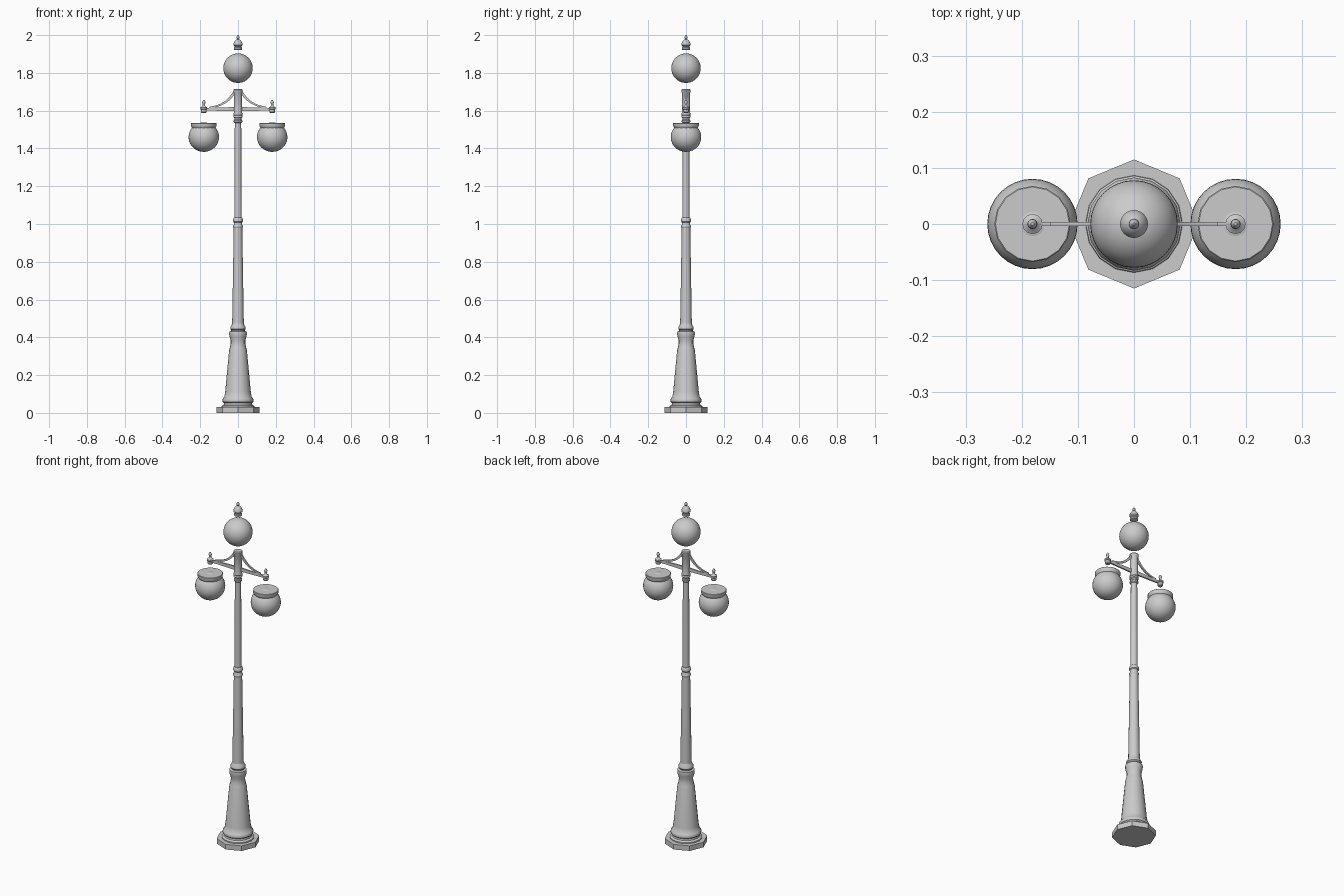
import bpy, bmesh, math
from mathutils import Vector

if "Cube" in bpy.data.objects:
    bpy.data.objects.remove(bpy.data.objects["Cube"])


def finish(name, bm, smooth=True, angle=35):
    bmesh.ops.recalc_face_normals(bm, faces=bm.faces)
    me = bpy.data.meshes.new(name)
    bm.to_mesh(me)
    bm.free()
    ob = bpy.data.objects.new(name, me)
    bpy.context.collection.objects.link(ob)
    if smooth:
        bpy.ops.object.select_all(action='DESELECT')
        ob.select_set(True)
        bpy.context.view_layer.objects.active = ob
        bpy.ops.object.shade_smooth_by_angle(angle=math.radians(angle))
    return ob


def lathe(name, profile, sides=16, x=0, smooth=True, phase=0.0):
    """Closed turned solid from (radius, height) pairs."""
    bm = bmesh.new()
    rings = []
    for r, z in profile:
        rings.append([bm.verts.new((x + r * math.cos(phase + 2 * math.pi * i / sides),
                                    r * math.sin(phase + 2 * math.pi * i / sides), z))
                      for i in range(sides)])
    for a, b in zip(rings, rings[1:]):
        for i in range(sides):
            j = (i + 1) % sides
            bm.faces.new((a[i], a[j], b[j], b[i]))
    bm.faces.new(rings[0])
    bm.faces.new(rings[-1])
    return finish(name, bm, smooth)


def globe(name, x, z, r):
    bpy.ops.mesh.primitive_uv_sphere_add(segments=32, ring_count=20, radius=r, location=(x, 0, z))
    ob = bpy.context.object
    ob.name = name
    bpy.ops.object.shade_smooth()
    return ob


def bar(name, path, half_width, half_heights):
    """Rectangular bar swept along an (x, z) path."""
    bm = bmesh.new()
    rings = []
    for i, (p, h) in enumerate(zip(path, half_heights)):
        a, b = Vector(path[max(i - 1, 0)]), Vector(path[min(i + 1, len(path) - 1)])
        t = (b - a).normalized()
        nx, nz = -t.y * h, t.x * h
        rings.append([bm.verts.new((p[0] + s * nx, y, p[1] + s * nz))
                      for s, y in ((-1, -half_width), (-1, half_width), (1, half_width), (1, -half_width))])
    for a, b in zip(rings, rings[1:]):
        for i in range(4):
            j = (i + 1) % 4
            bm.faces.new((a[i], a[j], b[j], b[i]))
    bm.faces.new(rings[0])
    bm.faces.new(rings[-1])
    return finish(name, bm)


# Octagonal foot plate
lathe("foot_plate", [(0.115, 0), (0.115, 0.03)], 8, smooth=False)

# Tapered pedestal with base moulding and collar
lathe("pedestal", [(0.087, 0.028), (0.086, 0.036), (0.076, 0.043), (0.074, 0.052),
                   (0.081, 0.058), (0.083, 0.067), (0.079, 0.077), (0.073, 0.083),
                   (0.068, 0.11), (0.047, 0.333), (0.044, 0.342), (0.039, 0.365),
                   (0.039, 0.385), (0.045, 0.405), (0.047, 0.418), (0.046, 0.43),
                   (0.036, 0.434), (0.036, 0.439), (0.041, 0.445), (0.041, 0.452),
                   (0.035, 0.462), (0.031, 0.472)], 16)

# Lower and upper shafts with turned rings
lathe("lower_shaft", [(0.031, 0.465), (0.0225, 0.985)], 16)
lathe("middle_rings", [(0.0225, 0.978), (0.026, 0.984), (0.026, 0.990), (0.022, 0.996),
                       (0.022, 1.008), (0.026, 1.013), (0.026, 1.022), (0.024, 1.03),
                       (0.020, 1.034)], 16)
lathe("upper_shaft", [(0.0195, 1.03), (0.017, 1.55)], 16)
lathe("neck_rings", [(0.018, 1.535), (0.023, 1.54), (0.023, 1.548), (0.019, 1.553),
                     (0.019, 1.56), (0.025, 1.565), (0.025, 1.572), (0.021, 1.578)], 16)

# Hub carrying the arms
lathe("arm_hub", [(0.021, 1.572), (0.024, 1.578), (0.022, 1.59), (0.022, 1.695),
                  (0.025, 1.70), (0.025, 1.71), (0.021, 1.715)], 16)

# Top lamp and its finial
globe("top_globe", 0, 1.825, 0.078)
lathe("top_finial", [(0.016, 1.92), (0.022, 1.923), (0.022, 1.931), (0.018, 1.935),
                     (0.018, 1.941), (0.025, 1.947), (0.025, 1.954), (0.019, 1.966),
                     (0.012, 1.975), (0.006, 1.978), (0.006, 1.981), (0.009, 1.986),
                     (0.007, 1.992), (0.002, 2.0)], 16)

# Arms and hanging lamps on both sides
for side, s in (("left", -1), ("right", 1)):
    x = 0.181 * s
    bar(side + "_arm", [(0.015 * s, 1.608), (0.09 * s, 1.608), (0.172 * s, 1.608)],
        0.004, [0.011, 0.009, 0.007])
    # Concave brace as a quadratic curve
    p0, p1, p2 = (0.018, 1.70), (0.062, 1.625), (0.148, 1.618)
    curve = []
    for i in range(11):
        t = i / 10
        curve.append((s * ((1 - t) ** 2 * p0[0] + 2 * t * (1 - t) * p1[0] + t * t * p2[0]),
                      (1 - t) ** 2 * p0[1] + 2 * t * (1 - t) * p1[1] + t * t * p2[1]))
    bar(side + "_brace", curve, 0.004, [0.007 - 0.0003 * i for i in range(11)])
    lathe(side + "_arm_finial", [(0.011, 1.588), (0.015, 1.593), (0.015, 1.606), (0.018, 1.609),
                                 (0.018, 1.617), (0.010, 1.622), (0.006, 1.628), (0.006, 1.636),
                                 (0.009, 1.642), (0.008, 1.649), (0.003, 1.656)], 12, x)
    globe(side + "_globe", x, 1.46, 0.0805)
    lathe(side + "_globe_cap", [(0.062, 1.508), (0.065, 1.514), (0.068, 1.52),
                                (0.068, 1.533), (0.066, 1.535)], 16, x)
    lathe(side + "_cap_socket", [(0.006, 1.53), (0.006, 1.5365)], 12, x)
    bpy.data.objects[side + "_globe"].scale.z = 0.97
